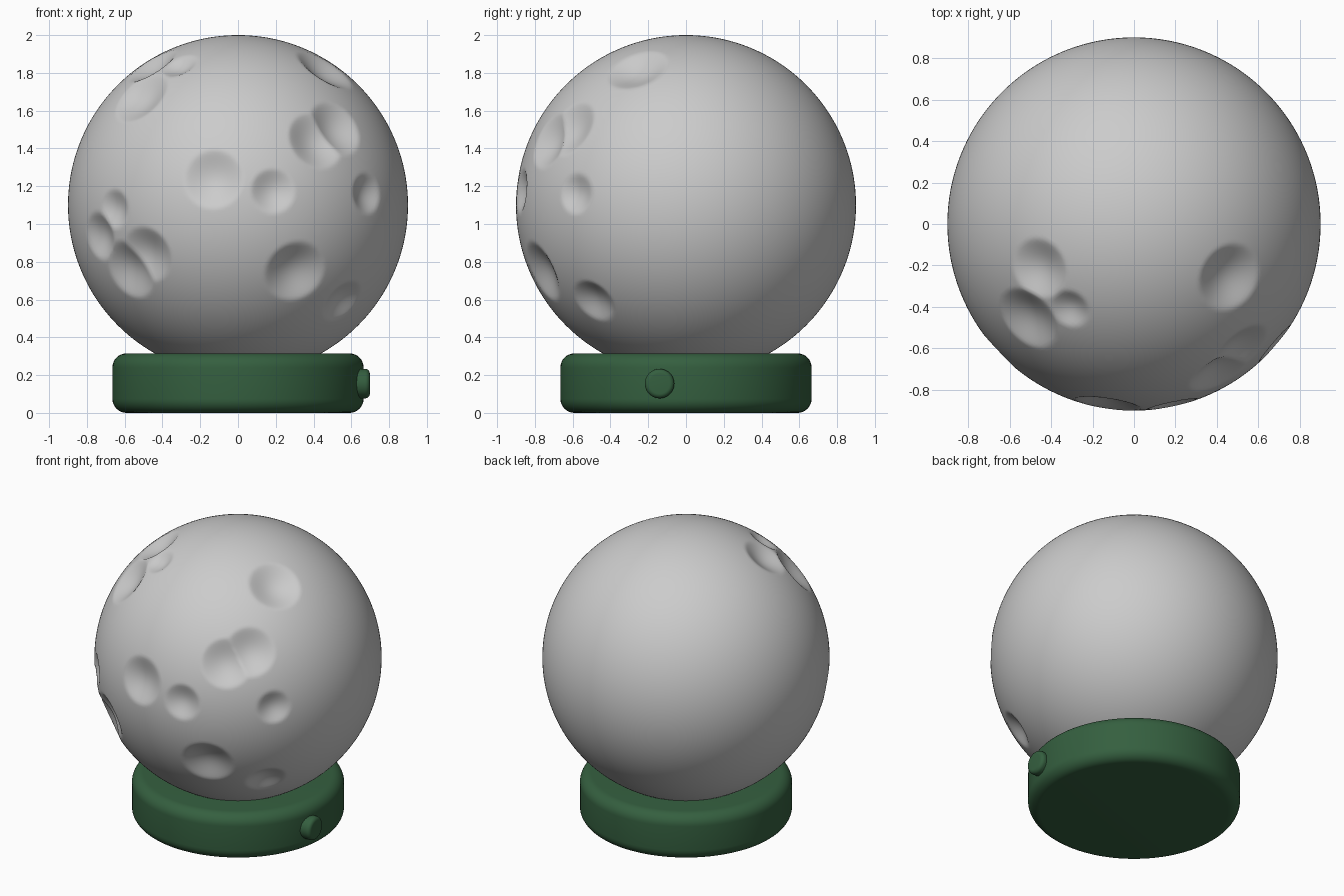
import bpy, bmesh, math
from mathutils import Vector

if "Cube" in bpy.data.objects:
    bpy.data.objects.remove(bpy.data.objects["Cube"])

R, CZ = 0.9, 1.1

# Craters: direction from globe centre (x, y, z), radius
craters = [
    (-0.13, -0.88, 0.14, 0.16), (0.185, -0.875, 0.075, 0.12),
    (0.305, -0.77, -0.355, 0.17), (0.556, -0.49, -0.51, 0.13),
    (0.68, -0.58, 0.06, 0.11), (0.415, -0.72, 0.345, 0.16),
    (0.52, -0.61, 0.41, 0.16), (0.465, -0.26, 0.725, 0.17),
    (-0.46, -0.215, 0.743, 0.15), (-0.515, -0.46, 0.575, 0.17),
    (-0.31, -0.41, 0.739, 0.10), (-0.655, -0.617, -0.02, 0.105),
    (-0.735, -0.495, -0.165, 0.13), (-0.49, -0.71, -0.265, 0.155),
    (-0.575, -0.60, -0.345, 0.165),
]
craters = [(Vector(c[:3]).normalized(), c[3]) for c in craters]


def dent(n):
    """Deepest bowl at this direction, with a soft rim."""
    depth = 0.0
    for d, r in craters:
        t = R * (n - d).length / r
        if t < 1:
            depth = max(depth, 0.33 * r * (1 - t * t) ** 1.3)
    return depth


def smooth(ob, angle=40):
    bpy.ops.object.select_all(action='DESELECT')
    bpy.context.view_layer.objects.active = ob
    ob.select_set(True)
    bpy.ops.object.shade_smooth_by_angle(angle=math.radians(angle))


def lathe(name, profile, steps, mat):
    """Spin a (radius, height) profile around z."""
    bm = bmesh.new()
    vs = [bm.verts.new((r, 0, z)) for r, z in profile]
    es = [bm.edges.new(p) for p in zip(vs, vs[1:])]
    bmesh.ops.spin(bm, geom=vs + es, axis=(0, 0, 1), cent=(0, 0, 0),
                   angle=2 * math.pi, steps=steps)
    bmesh.ops.remove_doubles(bm, verts=bm.verts, dist=1e-5)
    bmesh.ops.recalc_face_normals(bm, faces=bm.faces)
    me = bpy.data.meshes.new(name)
    bm.to_mesh(me)
    bm.free()
    ob = bpy.data.objects.new(name, me)
    bpy.context.collection.objects.link(ob)
    me.materials.append(mat)
    smooth(ob)
    return ob


def arc(cx, cz, r, a0, a1, n=8):
    return [(cx + r * math.cos(math.radians(a0 + (a1 - a0) * i / n)),
             cz + r * math.sin(math.radians(a0 + (a1 - a0) * i / n)))
            for i in range(n + 1)]


# Cratered globe
bpy.ops.mesh.primitive_ico_sphere_add(subdivisions=7, radius=R, location=(0, 0, CZ))
globe = bpy.context.object
globe.name = "globe"
for v in globe.data.vertices:
    n = v.co.normalized()
    v.co = n * (R - dent(n))
smooth(globe, 60)

green = bpy.data.materials.new("green")
green.diffuse_color = (0.035, 0.115, 0.05, 1)
green.use_nodes = True
green.node_tree.nodes["Principled BSDF"].inputs["Base Color"].default_value = green.diffuse_color

# Round base with softened edges
b = 0.075
lathe("base", [(0, 0)] + arc(0.665 - b, b, b, -90, 0)
      + arc(0.665 - b, 0.315 - b, b, 0, 90) + [(0, 0.315)], 96, green)

# Round button on the right side of the base
button = lathe("button", [(0, -0.06), (0.078, -0.06)]
               + arc(0.053, 0.035, 0.025, 0, 90, 6) + [(0, 0.06)], 40, green)
button.rotation_euler = (0, math.pi / 2, 0)
button.location = (0.638, -0.14, 0.155)
